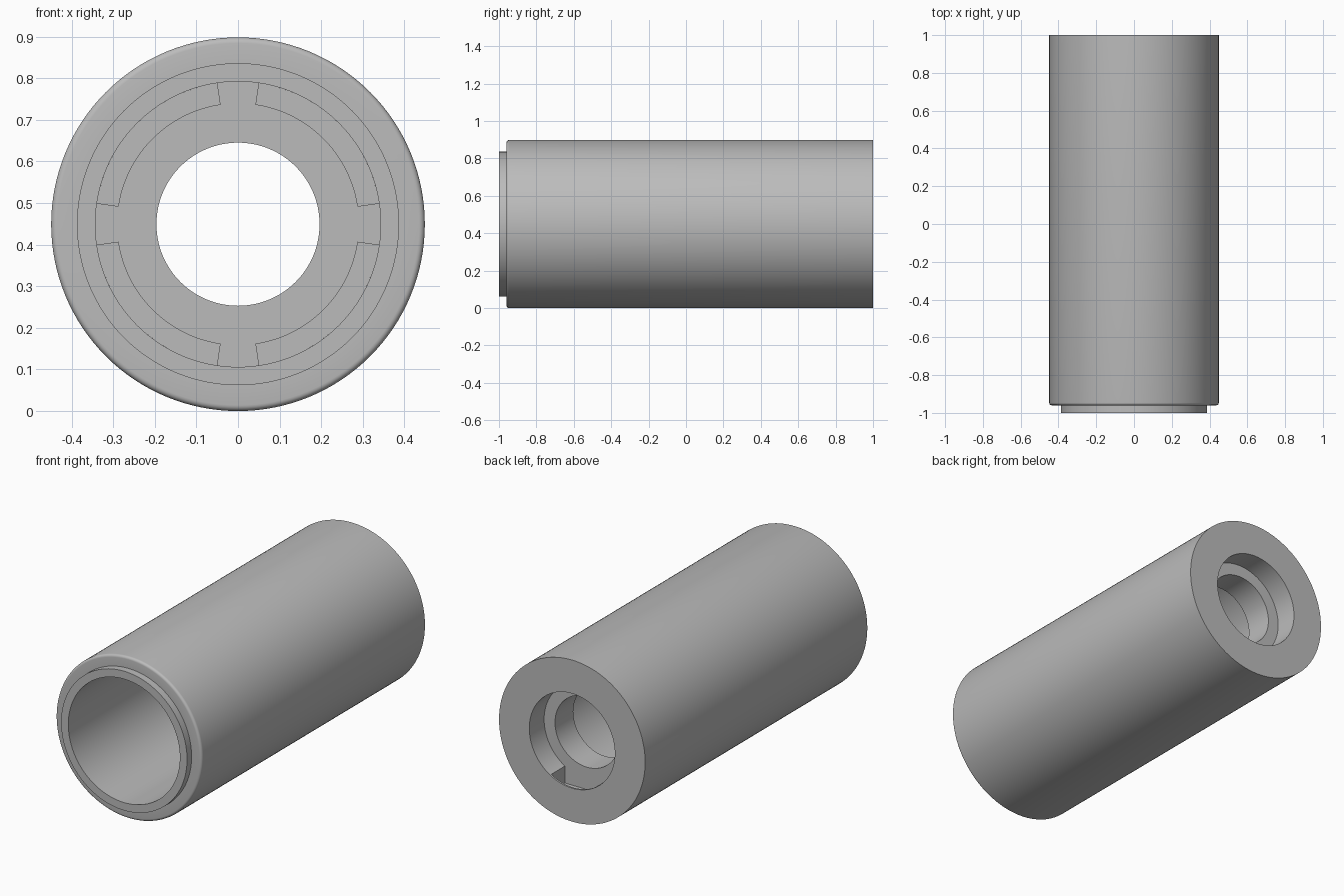
import bpy, bmesh, math
from mathutils import Matrix

old = bpy.data.objects.get("Cube")
if old:
    bpy.data.objects.remove(old, do_unlink=True)

R = 0.449          # outer radius, also the axis height
BORE = 0.343       # front bore radius
FLOOR = 0.71       # front face of the inner web
STEP = 0.87        # rear face of the inner web

grey = bpy.data.materials.new("plain grey")
grey.use_nodes = True
colour = (0.5, 0.5, 0.5, 1)
grey.diffuse_color = colour
grey.node_tree.nodes["Principled BSDF"].inputs["Base Color"].default_value = colour


def make_object(name, bm):
    bmesh.ops.recalc_face_normals(bm, faces=bm.faces)
    mesh = bpy.data.meshes.new(name)
    bm.to_mesh(mesh)
    bm.free()
    mesh.materials.append(grey)
    ob = bpy.data.objects.new(name, mesh)
    bpy.context.collection.objects.link(ob)
    ob.location.z = R
    return ob


def revolve(bm, profile, start, angle, steps):
    """Sweep a closed (radius, y) profile around the y axis."""
    turn = Matrix.Rotation(start, 4, 'Y')
    verts = [bm.verts.new(turn @ Matrix.Translation((r, y, 0)).translation)
             for r, y in profile]
    full = angle > 6.28
    if full:
        geom = [bm.edges.new((verts[i - 1], verts[i])) for i in range(len(verts))]
    else:
        geom = [bm.faces.new(verts)]
    bmesh.ops.spin(bm, geom=geom, axis=(0, 1, 0), cent=(0, 0, 0), angle=angle,
                   steps=steps, use_merge=full, use_duplicate=False)


def smooth(ob):
    bpy.ops.object.select_all(action='DESELECT')
    ob.select_set(True)
    bpy.context.view_layer.objects.active = ob
    bpy.ops.object.shade_smooth_by_angle(angle=math.radians(30))


# Hollow body: lip, rounded shoulder, long front bore, web and rear bore
f = 0.014
shoulder = [(R - f + f * math.sin(a), -0.96 + f - f * math.cos(a))
            for a in (math.pi / 2 * i / 5 for i in range(6))]
profile = [(BORE, -1), (0.387, -1), (0.387, -0.96)] + shoulder + [
    (R, 1), (0.263, 1), (0.263, STEP), (0.196, STEP), (0.196, FLOOR), (BORE, FLOOR)]
bm = bmesh.new()
revolve(bm, profile, 0, math.tau, 128)
body = make_object("hollow_body", bm)

# Pocket under the rear rim, at the bottom of the rear bore
bm = bmesh.new()
bmesh.ops.create_cube(bm, size=1, matrix=Matrix.Translation((0, 0.93, -0.26))
                      @ Matrix.Diagonal((0.27, 0.12, 0.12, 1)))
cutter = make_object("pocket_cutter", bm)
cutter.hide_render = True
cut = body.modifiers.new("pocket", 'BOOLEAN')
cut.operation = 'DIFFERENCE'
cut.solver = 'EXACT'
cut.object = cutter
bpy.context.view_layer.objects.active = body
bpy.ops.object.modifier_apply(modifier=cut.name)
bpy.data.objects.remove(cutter, do_unlink=True)
smooth(body)

# Four raised arcs on the web, parted by keyway gaps
gap = math.radians(8.3)
bm = bmesh.new()
for i in range(4):
    revolve(bm, [(0.29, FLOOR), (0.29, FLOOR - 0.06), (BORE, FLOOR - 0.06), (BORE, FLOOR)],
            i * math.pi / 2 + gap, math.pi / 2 - 2 * gap, 24)
smooth(make_object("inner_arc_ribs", bm))
